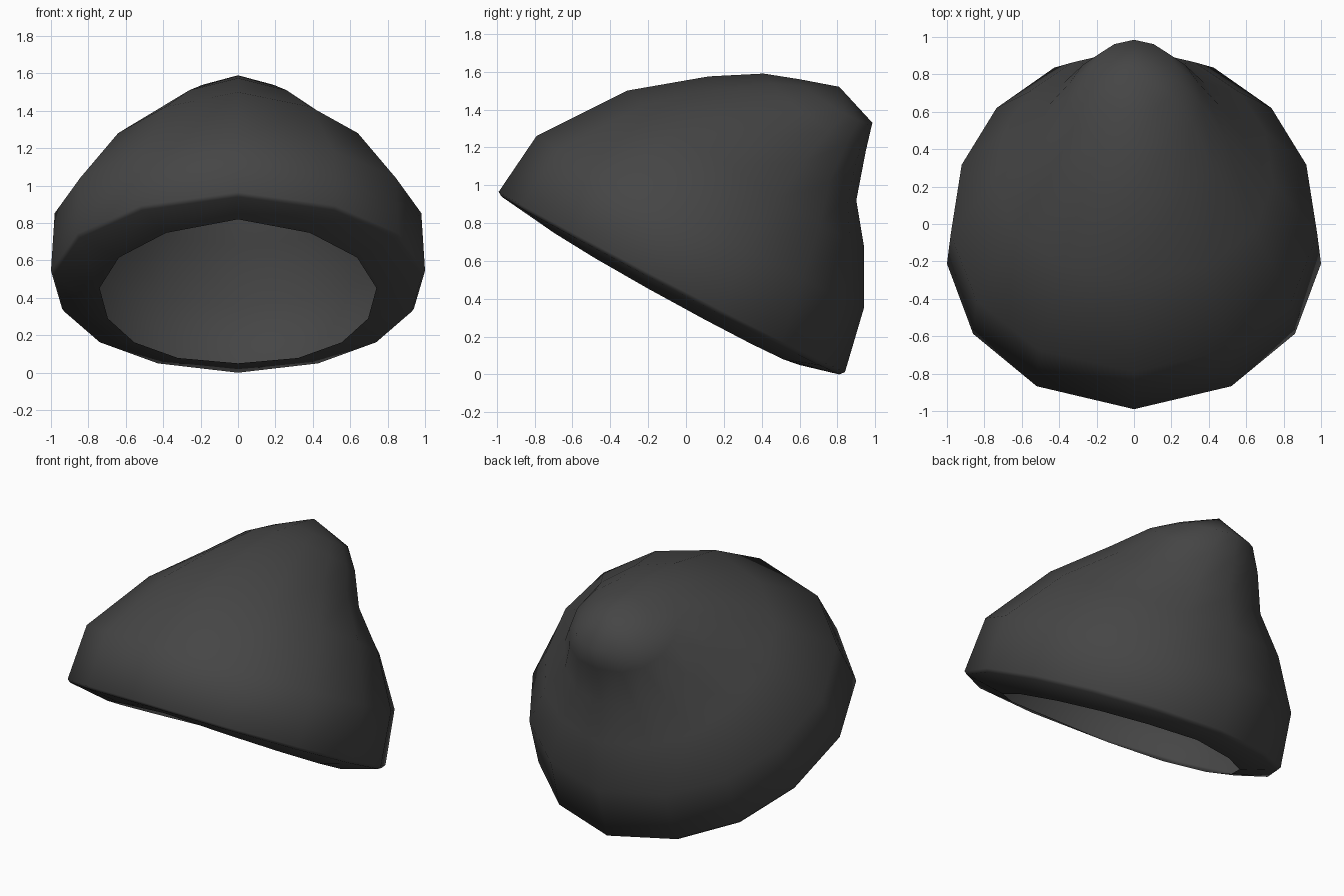
import bpy, bmesh, math

if "Cube" in bpy.data.objects:
    bpy.data.objects.remove(bpy.data.objects["Cube"])

# Half cross-section of each tilted ring, front to back: share of length, share of half width
T = [0, .067, .22, .425, .64, .815, .94, 1]
W = [0, .52, .86, 1, .94, .75, .435, 0]

# Rings: front (y, z), back (y, z), half width, droop of the sides
RINGS = [
    # folded lip: inner edge, outer edge, rounded edge
    ((-.79, .82), (.60, .05), .74, .04),
    ((-.975, .94), (.81, .0), .985, .015),
    ((-.99, .965), (.84, .012), 1.0, .015),
    # shell up to the tip
    ((-.79, 1.26), (.94, .35), .98, .02),
    ((-.31, 1.50), (.94, .68), .745, .045),
    ((.12, 1.575), (.90, .92), .50, .04),
    ((.41, 1.59), (.95, 1.18), .365, .045),
    ((.60, 1.56), (.985, 1.33), .24, .04),
]


def ring(bm, front, back, w, droop):
    def point(k, s):
        t = T[k]
        return bm.verts.new((s * w * W[k],
                             front[0] + (back[0] - front[0]) * t,
                             front[1] + (back[1] - front[1]) * t - droop * W[k]))
    return [point(k, 1) for k in range(8)] + [point(k, -1) for k in range(6, 0, -1)]


bm = bmesh.new()
loops = [ring(bm, *r) for r in RINGS]
n = len(loops[0])
for a, b in zip(loops, loops[1:]):
    for i in range(n):
        j = (i + 1) % n
        bm.faces.new((a[i], a[j], b[j], b[i]))

# close the tip
tip = bm.verts.new((0, .81, 1.52))
for i in range(n):
    bm.faces.new((loops[-1][i], loops[-1][(i + 1) % n], tip))
bmesh.ops.recalc_face_normals(bm, faces=bm.faces[:])

mesh = bpy.data.meshes.new("cap")
bm.to_mesh(mesh)
bm.free()
cap = bpy.data.objects.new("cap", mesh)
bpy.context.collection.objects.link(cap)

mat = bpy.data.materials.new("charcoal")
mat.diffuse_color = (.06, .06, .06, 1)
mat.use_nodes = True
mat.node_tree.nodes["Principled BSDF"].inputs["Base Color"].default_value = mat.diffuse_color
mesh.materials.append(mat)

bpy.context.view_layer.objects.active = cap
cap.select_set(True)
bpy.ops.object.shade_smooth_by_angle(angle=math.radians(75))
